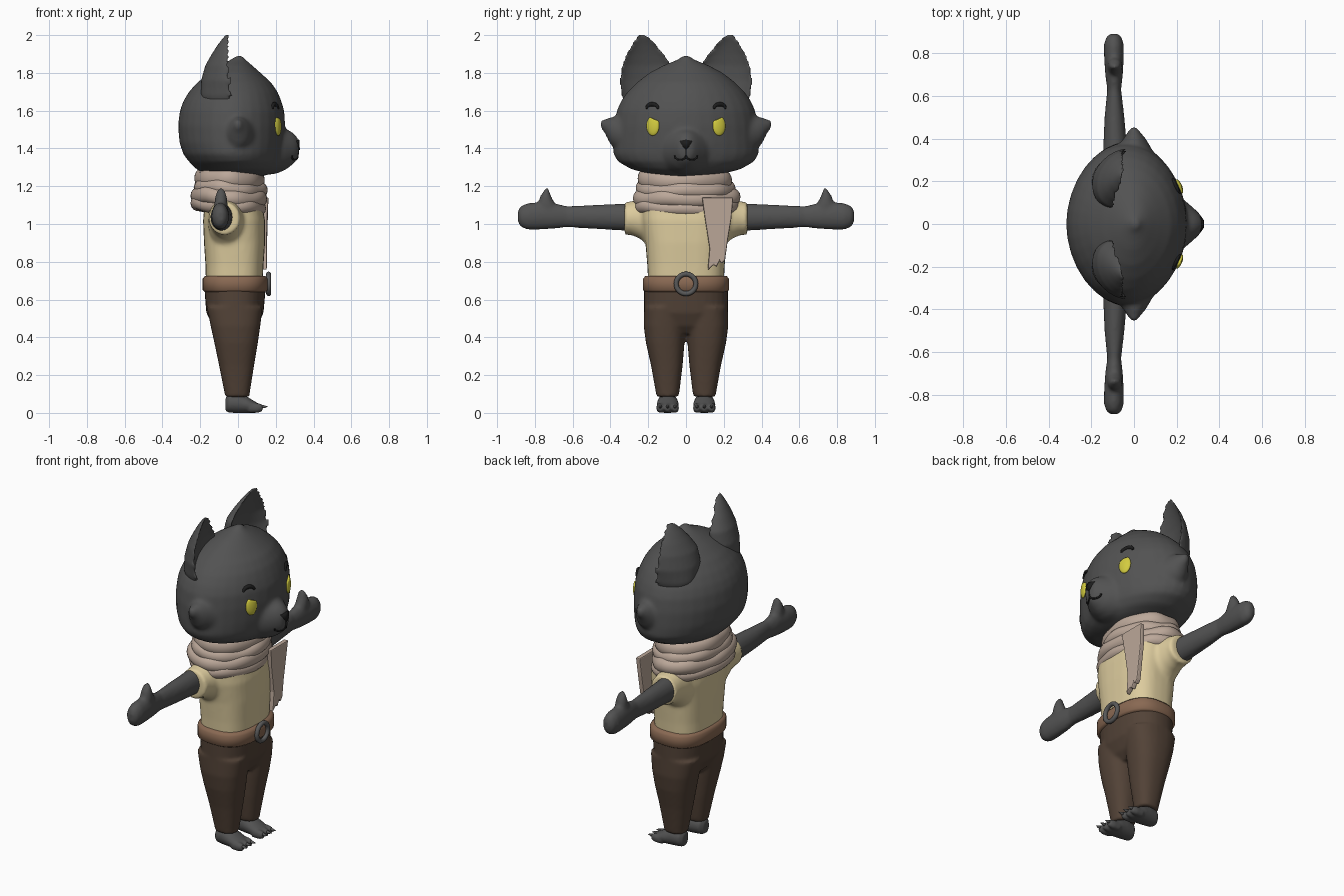
import bpy, bmesh, math
from mathutils import Vector

if "Cube" in bpy.data.objects:
    bpy.data.objects.remove(bpy.data.objects["Cube"])

def mat(name, r, g, b):
    m = bpy.data.materials.new(name)
    m.diffuse_color = (r, g, b, 1)
    m.use_nodes = True
    m.node_tree.nodes["Principled BSDF"].inputs["Base Color"].default_value = m.diffuse_color
    return m

FUR = mat("dark_fur", .085, .085, .085)
BLACK = mat("black", .012, .012, .012)
SCARF = mat("scarf_cloth", .50, .39, .32)
SHIRT = mat("shirt_cloth", .72, .60, .34)
BROWN = mat("trouser_cloth", .085, .055, .038)
LEATHER = mat("leather", .25, .14, .085)
YELLOW = mat("eye_yellow", .65, .6, .05)
METAL = mat("metal", .1, .1, .1)

def skin(bm, rings, closed=False):
    vs = [[bm.verts.new(p) for p in r] for r in rings]
    n = len(vs[0])
    for k in range(len(vs) if closed else len(vs) - 1):
        a, b = vs[k], vs[(k + 1) % len(vs)]
        for i in range(n):
            bm.faces.new((a[i], a[(i + 1) % n], b[(i + 1) % n], b[i]))
    if not closed:
        bm.faces.new(vs[0])
        bm.faces.new(vs[-1])

def loft(bm, axis, secs, both=False, n=2.0, seg=32):
    """Sections are (position, min a, max a, min b, max b), a and b the other two axes in order."""
    for s in ((1, -1) if both else (1,)):
        rings = []
        for t, a0, a1, b0, b1 in secs:
            ring = []
            for i in range(seg):
                c, d = math.cos(i * math.tau / seg), math.sin(i * math.tau / seg)
                a = (a0 + a1) / 2 + (a1 - a0) / 2 * math.copysign(abs(c) ** (2 / n), c)
                b = (b0 + b1) / 2 + (b1 - b0) / 2 * math.copysign(abs(d) ** (2 / n), d)
                x, y, z = {'x': (t, a, b), 'y': (a, t, b), 'z': (a, b, t)}[axis]
                ring.append((x, s * y, z))
            rings.append(ring)
        skin(bm, rings)

def finish(name, bm, m, voxel=0, smooth=6, angle=180):
    bmesh.ops.recalc_face_normals(bm, faces=bm.faces)
    for f in bm.faces:
        f.smooth = True
    me = bpy.data.meshes.new(name)
    bm.to_mesh(me)
    bm.free()
    me.materials.append(m)
    ob = bpy.data.objects.new(name, me)
    bpy.context.collection.objects.link(ob)
    if voxel:
        r = ob.modifiers.new("fuse", 'REMESH')
        r.mode, r.voxel_size, r.use_smooth_shade = 'VOXEL', voxel, True
        sm = ob.modifiers.new("soften", 'SMOOTH')
        sm.factor, sm.iterations = .5, smooth
    return ob

# head: skull, cheek tufts and muzzle fused
bm = bmesh.new()
loft(bm, 'z', [(1.245, -.12, .10, -.08, .08), (1.265, -.18, .17, -.19, .19), (1.29, -.22, .20, -.29, .29),
               (1.33, -.26, .225, -.36, .36), (1.37, -.29, .235, -.385, .385), (1.43, -.31, .245, -.385, .385),
               (1.52, -.318, .25, -.38, .38), (1.6, -.308, .245, -.367, .367), (1.65, -.29, .23, -.345, .345),
               (1.7, -.26, .21, -.31, .31), (1.75, -.215, .175, -.26, .26), (1.8, -.15, .12, -.195, .195),
               (1.84, -.09, .075, -.12, .12), (1.87, -.04, .04, -.045, .045), (1.895, 0, .02, -.01, .01)], n=1.9)
loft(bm, 'y', [(.25, -.12, .15, 1.34, 1.6), (.34, -.08, .09, 1.37, 1.575), (.40, -.05, .055, 1.42, 1.565),
               (.43, -.03, .03, 1.48, 1.555), (.455, -.015, .015, 1.515, 1.55)], both=True)
loft(bm, 'x', [(.1, -.2, .2, 1.255, 1.56), (.2, -.14, .14, 1.265, 1.53), (.25, -.10, .10, 1.285, 1.505),
               (.29, -.065, .065, 1.315, 1.485), (.31, -.045, .045, 1.335, 1.465), (.32, -.025, .025, 1.36, 1.45)])
head = finish("head", bm, FUR, .012, 7)

# ears: cupped shells open to the front
bm = bmesh.new()
for s in (1, -1):
    rings = []
    for z, x, y0, y1, d in [(1.62, -.05, .14, .32, .13), (1.68, -.04, .10, .345, .16), (1.76, -.055, .065, .355, .14),
                            (1.84, -.062, .075, .342, .11), (1.9, -.06, .115, .318, .08), (1.95, -.055, .155, .29, .055),
                            (1.985, -.05, .19, .27, .035), (2.005, -.05, .215, .25, .02)]:
        ring = []
        for i in range(28):
            t = i * math.tau / 28
            depth = d * math.sin(t) if i <= 14 else -d * .45 * math.sin(t)
            y = (y0 + y1) / 2 + (y1 - y0) / 2 * math.cos(t)
            ring.append((x - depth + (y - .2) * .2, s * y, z))
        rings.append(ring)
    skin(bm, rings)
finish("ears", bm, FUR, .01, 5)

# arms with mitten hands and thumbs
bm = bmesh.new()
loft(bm, 'y', [(.2, -.15, -.02, .96, 1.11), (.33, -.145, -.03, .965, 1.108), (.5, -.138, -.045, .975, 1.1),
               (.63, -.125, -.06, .983, 1.095), (.7, -.135, -.052, .975, 1.11), (.78, -.14, -.048, .97, 1.115),
               (.84, -.14, -.048, .97, 1.11), (.875, -.13, -.058, .985, 1.095), (.89, -.11, -.075, 1.01, 1.07)], both=True)
loft(bm, 'z', [(1.04, -.135, -.055, .66, .8), (1.11, -.125, -.055, .695, .785), (1.15, -.12, -.06, .715, .77),
               (1.18, -.11, -.07, .725, .75), (1.19, -.1, -.08, .73, .742)], both=True, seg=20)
finish("arms", bm, FUR, .01, 5)

# neck
bm = bmesh.new()
loft(bm, 'z', [(1.05, -.18, .1, -.18, .18), (1.3, -.18, .1, -.18, .18)])
finish("neck", bm, FUR)

# shirt: torso and short sleeves fused
bm = bmesh.new()
loft(bm, 'z', [(.68, -.17, .13, -.2, .2), (.78, -.172, .135, -.205, .205), (.9, -.18, .143, -.215, .215),
               (1.02, -.185, .143, -.235, .235), (1.12, -.175, .125, -.24, .24), (1.2, -.14, .08, -.17, .17)], n=2.8)
loft(bm, 'y', [(.1, -.16, .06, .84, 1.17), (.19, -.16, .05, .87, 1.16), (.24, -.155, .03, .92, 1.135),
               (.29, -.155, .015, .942, 1.12), (.325, -.155, .01, .942, 1.115)], both=True)
finish("shirt", bm, SHIRT, .011, 5)

# trousers: hips and two legs fused
bm = bmesh.new()
loft(bm, 'z', [(.42, -.09, .07, -.1, .1), (.46, -.13, .105, -.2, .2), (.53, -.168, .135, -.222, .222),
               (.66, -.178, .147, -.222, .222), (.7, -.17, .14, -.21, .21)], n=2.4)
loft(bm, 'z', [(.085, -.068, .06, .042, .155), (.11, -.072, .063, .035, .16), (.25, -.1, .085, .018, .185),
               (.37, -.125, .105, .008, .212), (.46, -.145, .118, .004, .224), (.56, -.165, .13, .002, .222)], both=True, n=2.4)
finish("trousers", bm, BROWN, .01, 4)

# belt
bm = bmesh.new()
loft(bm, 'z', [(.64, -.175, .145, -.215, .215), (.65, -.187, .158, -.228, .228), (.71, -.187, .158, -.228, .228),
               (.725, -.175, .145, -.215, .215)], n=2.6, seg=48)
finish("belt", bm, LEATHER)

def ring_tube(bm, cx, z, rx, ry, t, h, sag=0, wob=0, ph=0):
    """Closed band around z with an oval section t thick and h tall (half sizes)."""
    rings = []
    for k in range(64):
        u = k * math.tau / 64
        w = wob * (math.sin(3 * u + ph) + .5 * math.sin(7 * u + 2 * ph))
        rings.append([(cx + (rx + w + t * math.cos(v)) * math.cos(u), (ry + w + t * math.cos(v)) * math.sin(u),
                       z - sag * math.cos(u) + w + h * math.sin(v)) for v in [i * math.tau / 14 for i in range(14)]])
    skin(bm, rings, closed=True)

# scarf wraps
bm = bmesh.new()
ring_tube(bm, -.045, 1.235, .15, .215, .035, .05, .005, .004, 0)
ring_tube(bm, -.045, 1.185, .158, .225, .038, .042, .012, .005, 1)
ring_tube(bm, -.05, 1.14, .163, .245, .04, .045, .01, .005, 2.3)
ring_tube(bm, -.05, 1.095, .16, .24, .04, .04, .012, .005, 4)
finish("scarf_wraps", bm, SCARF)

# hanging scarf end with a ragged hem
bm = bmesh.new()
hem = [(.085, 1.14), (.25, 1.14), (.24, 1.03), (.222, .92), (.207, .81), (.188, .79), (.178, .805),
       (.16, .77), (.148, .785), (.115, .755), (.125, .87), (.1, 1.03)]
f = bm.faces.new([bm.verts.new((.125 + .06 * max(0, z - 1.0), y, z)) for y, z in hem])
g = bmesh.ops.extrude_face_region(bm, geom=[f])
bmesh.ops.translate(bm, vec=(.028, 0, 0), verts=[v for v in g['geom'] if isinstance(v, bmesh.types.BMVert)])
ob = finish("scarf_end", bm, SCARF)
for p in ob.data.polygons:
    p.use_smooth = False
b = ob.modifiers.new("bevel", 'BEVEL')
b.width, b.segments = .006, 2

# belt buckle
bpy.ops.mesh.primitive_torus_add(major_radius=.052, minor_radius=.013, major_segments=32, minor_segments=12,
                                 location=(.162, 0, .683), rotation=(0, math.pi / 2, 0))
ob = bpy.context.object
ob.name = "buckle"
ob.data.materials.append(METAL)
bpy.ops.object.shade_smooth()

# feet
bm = bmesh.new()
loft(bm, 'x', [(-.066, .075, .125, .01, .08), (-.05, .05, .145, .002, .1), (.0, .042, .152, -.002, .105),
               (.05, .038, .156, -.002, .085), (.09, .04, .154, 0, .06), (.115, .055, .14, .008, .045)], both=True)
for y in (.058, .097, .136):
    loft(bm, 'x', [(.06, y - .02, y + .02, 0, .055), (.105, y - .021, y + .021, 0, .052),
                   (.13, y - .014, y + .014, .008, .046)], both=True, seg=16)
finish("feet", bm, FUR, .007, 3)

# claws
bm = bmesh.new()
for y in (.058, .097, .136):
    loft(bm, 'x', [(.115, y - .01, y + .01, .022, .046), (.14, y - .007, y + .007, .025, .04),
                   (.158, y - .001, y + .001, .032, .034)], both=True, seg=10)
finish("claws", bm, METAL)

# face features are dropped onto the head surface
bpy.context.view_layer.update()
face = head.evaluated_get(bpy.context.evaluated_depsgraph_get())

def on_face(y, z):
    hit, p, n, _ = face.ray_cast(Vector((1, y, z)), Vector((-1, 0, 0)))
    return (p, n) if hit else (Vector((.25, y, z)), Vector((1, 0, 0)))

def stroke(name, pts, radii):
    cu = bpy.data.curves.new(name, 'CURVE')
    cu.dimensions, cu.bevel_depth, cu.bevel_resolution, cu.use_fill_caps = '3D', 1, 2, True
    sp = cu.splines.new('POLY')
    sp.points.add(len(pts) - 1)
    for q, (y, z), r in zip(sp.points, pts, radii):
        q.co, q.radius = (*on_face(y, z)[0], 1), r
    cu.materials.append(BLACK)
    bpy.context.collection.objects.link(bpy.data.objects.new(name, cu))

for s, side in ((1, "left"), (-1, "right")):
    # eye with a slanted upper lid
    p, n = on_face(s * .175, 1.52)
    bm = bmesh.new()
    bmesh.ops.create_uvsphere(bm, u_segments=24, v_segments=16, radius=1)
    for v in bm.verts:
        v.co = Vector((v.co.x * .036, v.co.y * .053, v.co.z * .014))
        v.co.y = min(v.co.y, .038 + s * v.co.x * .4)
    xa = Vector((0, 0, 1)).cross(n).normalized()
    ya = n.cross(xa)
    for v in bm.verts:
        v.co = p + xa * v.co.x + ya * v.co.y + n * v.co.z
    finish(side + "_eye", bm, YELLOW)
    # brow and half of the mouth
    arc = [math.pi * k / 10 for k in range(11)]
    stroke(side + "_brow", [(s * (.178 + .031 * math.cos(a)), 1.61 + .024 * math.sin(a)) for a in arc],
           [.006 + .006 * math.sin(a) for a in arc])
    stroke(side + "_mouth", [(s * (.03 - .03 * math.cos(a)), 1.362 - .022 * math.sin(a)) for a in arc], [.005] * 11)

# nose and the line below it
bm = bmesh.new()
tri = [(-.036, 1.44), (0, 1.447), (.036, 1.44), (.018, 1.412), (0, 1.392), (-.018, 1.412)]
skin(bm, [[on_face(y, z)[0] + Vector((dx, 0, 0)) for y, z in tri] for dx in (-.012, .008)])
finish("nose", bm, BLACK)
stroke("lip_line", [(0, 1.395), (0, 1.362)], [.004, .004])
